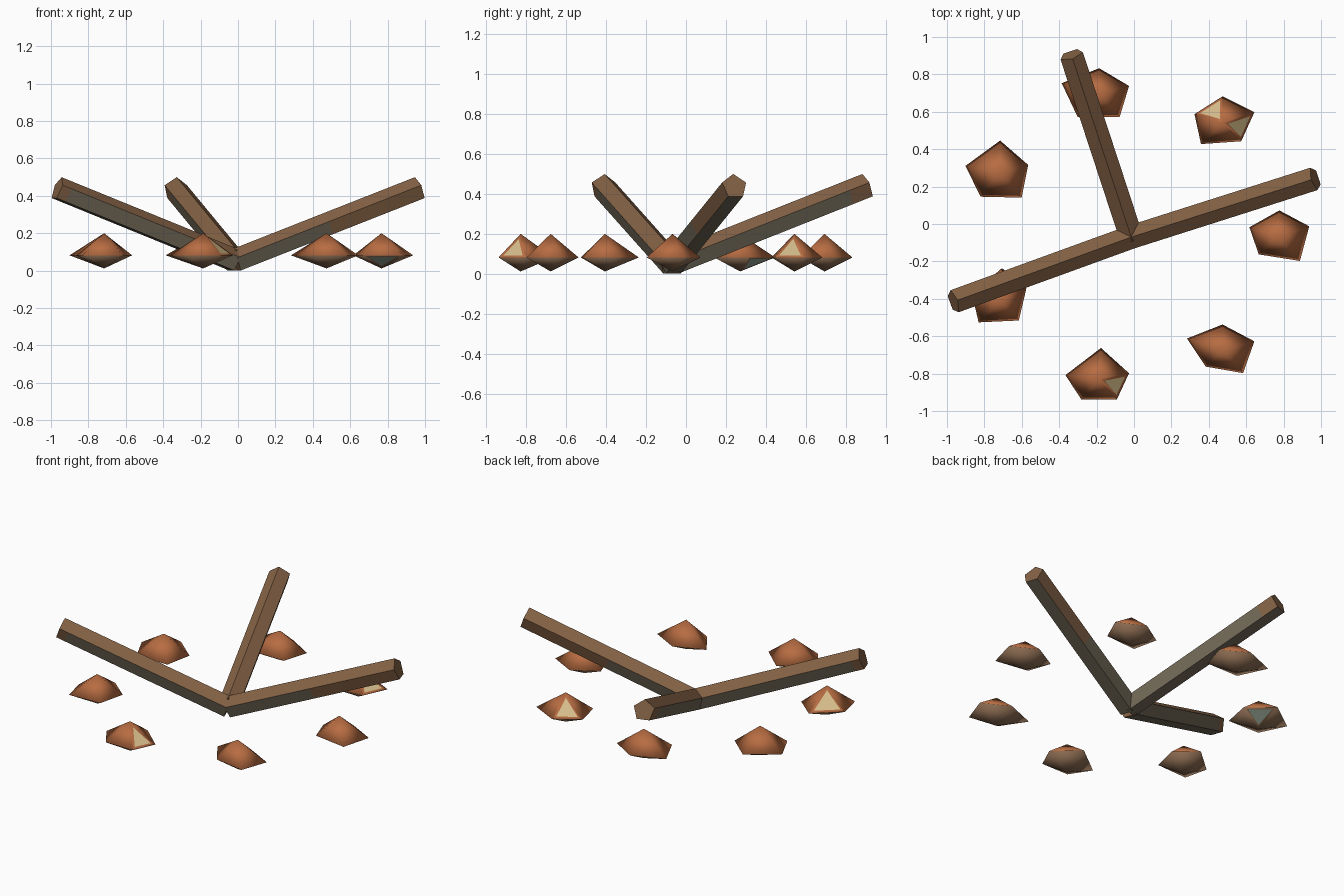
import bpy, bmesh, math
from mathutils import Vector

if "Cube" in bpy.data.objects:
    bpy.data.objects.remove(bpy.data.objects["Cube"])


def material(name, srgb):
    m = bpy.data.materials.new(name)
    m.diffuse_color = [(c / 255) ** 2.2 for c in srgb] + [1]
    m.use_nodes = True
    m.node_tree.nodes["Principled BSDF"].inputs["Base Color"].default_value = m.diffuse_color
    return m


BARK = material("bark brown", (131, 98, 71))
MOSS = material("mossy grey", (112, 104, 88))
RUST = material("rust stone", (182, 108, 68))
EARTH = material("earth brown", (134, 104, 80))
TAN = material("pale tan", (214, 188, 138))
TEAL = material("grey teal", (150, 164, 150))


def finish(name, bm, mats, smooth):
    bmesh.ops.recalc_face_normals(bm, faces=bm.faces)
    for f in bm.faces:
        f.smooth = smooth
    me = bpy.data.meshes.new(name)
    bm.to_mesh(me)
    bm.free()
    for m in mats:
        me.materials.append(m)
    bpy.context.collection.objects.link(bpy.data.objects.new(name, me))


# Logs: five-sided prisms, ridge up, rising outward from the middle
def log(name, end, moss_until, radius=0.066):
    a, b = Vector((-0.015, -0.07, 0.051)), Vector((*end, 0.438))
    d = (b - a).normalized()
    side = d.cross(Vector((0, 0, 1))).normalized()
    up = side.cross(d)
    bm = bmesh.new()
    rings = []
    for t in (0, moss_until, 1):
        ring = []
        for i in range(5):
            ang = math.tau * i / 5
            ring.append(bm.verts.new(a.lerp(b, t) + radius * (math.cos(ang) * up + math.sin(ang) * side)))
        rings.append(ring)
    for k in range(2):
        for i in range(5):
            j = (i + 1) % 5
            f = bm.faces.new((rings[k][i], rings[k][j], rings[k + 1][j], rings[k + 1][i]))
            # moss on the bottom, and on the lower sides near the middle
            f.material_index = int(i == 2 or (k == 0 and i in (1, 3)))
    bm.faces.new(rings[0])
    bm.faces.new(rings[2])
    finish(name, bm, (BARK, MOSS), False)


log("right_log", (0.968, 0.243), 0.5)
log("left_log", (-0.965, -0.415), 0.95)
log("back_log", (-0.335, 0.905), 0.9)

# Stones: low pentagonal double pyramids; five (x, y) rim corners each, relative to the centre
RIMS = [
    ((0.01, 0.14), (0.17, 0.055), (0.12, -0.13), (-0.10, -0.095), (-0.15, 0.05)),
    ((0.0, 0.14), (0.17, 0.055), (0.10, -0.10), (-0.115, -0.115), (-0.15, 0.045)),
    ((0.0, 0.14), (0.16, 0.045), (0.11, -0.12), (-0.115, -0.12), (-0.20, 0.06)),
    ((0.0, 0.175), (0.15, 0.045), (0.115, -0.13), (-0.105, -0.125), (-0.185, 0.04)),
    ((0.01, 0.17), (0.14, 0.06), (0.10, -0.11), (-0.115, -0.12), (-0.15, 0.03)),
    ((0.01, 0.165), (0.16, 0.03), (0.095, -0.11), (-0.095, -0.11), (-0.18, 0.02)),
    ((0.0, 0.14), (0.17, 0.05), (0.11, -0.12), (-0.09, -0.085), (-0.19, 0.065)),
]
# stone index: (patch direction, material slot)
PATCHES = {
    0: [((0.1, -1, -1), 3)],
    1: [((1, -0.5, 1), 2), ((-0.6, 1, 1), 2)],
    3: [((0.8, 0.6, -1), 3)],
    4: [((-0.7, 0.7, 1), 2)],
    5: [((1, -0.3, 1), 2)],
}

for n, rim in enumerate(RIMS):
    ang = math.tau * n / 7
    c = Vector((-0.013 + 0.78 * math.cos(ang), -0.0675 + 0.78 * math.sin(ang), 0))
    bm = bmesh.new()
    top = bm.verts.new(c + Vector((0, 0, 0.2)))
    low = bm.verts.new(c + Vector((0, 0, 0.012)))
    ring = [bm.verts.new(c + Vector((x, y, 0.082))) for x, y in rim]
    for i in range(5):
        j = (i + 1) % 5
        bm.faces.new((top, ring[j], ring[i]))
        bm.faces.new((low, ring[i], ring[j])).material_index = 1
    bmesh.ops.recalc_face_normals(bm, faces=bm.faces)
    # coloured patches as inset faces
    for direction, slot in PATCHES.get(n, []):
        v = Vector(direction).normalized()
        bm.normal_update()
        f = max(bm.faces, key=lambda q: q.normal.dot(v))
        bmesh.ops.inset_region(bm, faces=[f], thickness=0.016, use_even_offset=True)
        f.material_index = slot
    finish(f"stone_{n + 1}", bm, (RUST, EARTH, TAN, TEAL), True)
